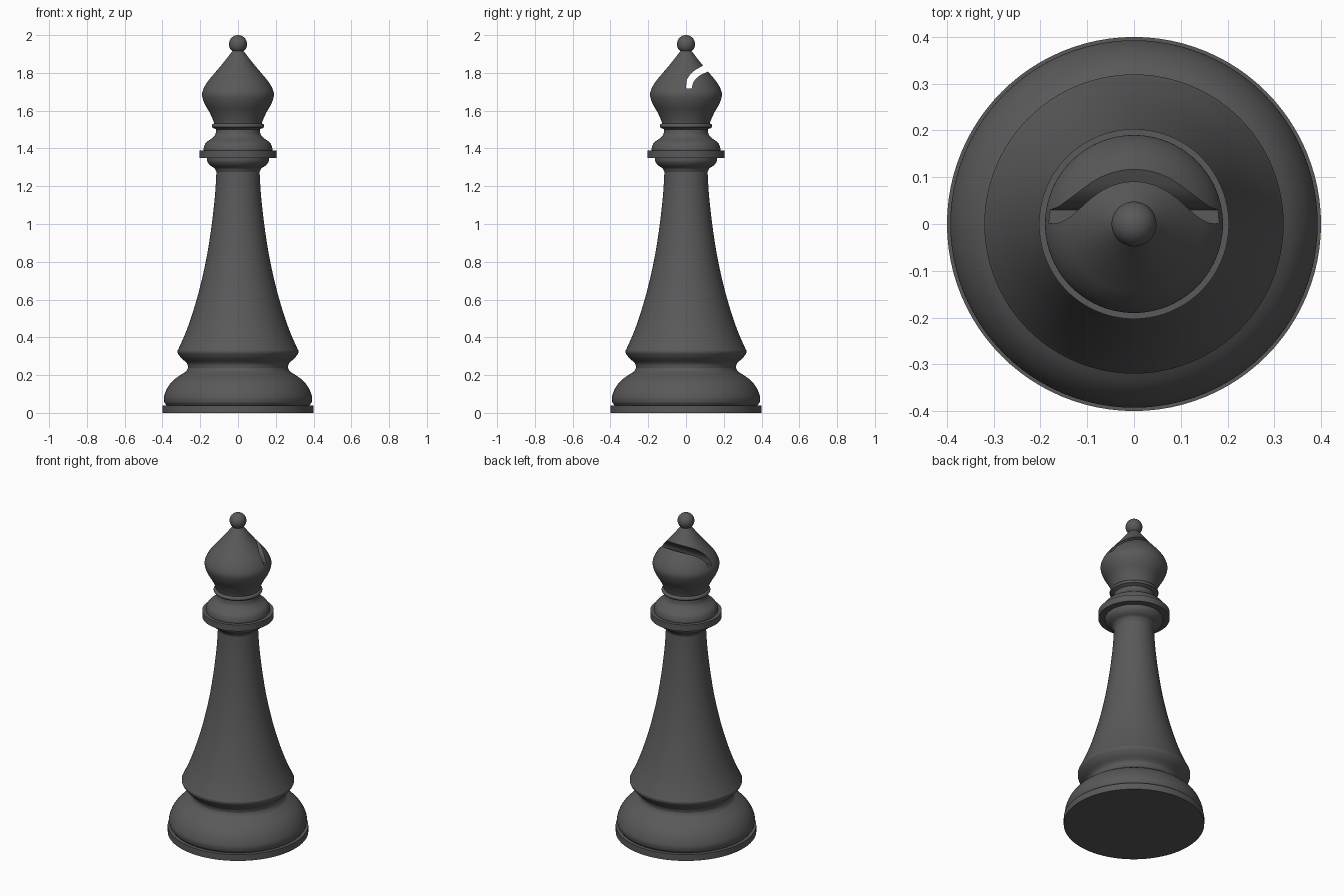
import bpy, bmesh, math
from mathutils import Vector

if "Cube" in bpy.data.objects:
    bpy.data.objects.remove(bpy.data.objects["Cube"])

SIDES = 96

charcoal = bpy.data.materials.new("charcoal")
charcoal.use_nodes = True
COLOUR = (0.1, 0.1, 0.1, 1)
charcoal.diffuse_color = COLOUR
charcoal.node_tree.nodes["Principled BSDF"].inputs["Base Color"].default_value = COLOUR


def smooth_path(points, steps=5):
    """Catmull-Rom curve through the points."""
    pts = [Vector(p) for p in points]
    pts = [2 * pts[0] - pts[1]] + pts + [2 * pts[-1] - pts[-2]]
    path = []
    for a, b, c, d in zip(pts, pts[1:], pts[2:], pts[3:]):
        for i in range(steps):
            t = i / steps
            path.append(0.5 * (2 * b + (c - a) * t + (2 * a - 5 * b + 4 * c - d) * t * t
                               + (3 * b - a - 3 * c + d) * t ** 3))
    return path + [pts[-2]]


def finish(name, bm):
    bmesh.ops.recalc_face_normals(bm, faces=bm.faces)
    mesh = bpy.data.meshes.new(name)
    bm.to_mesh(mesh)
    bm.free()
    mesh.materials.append(charcoal)
    obj = bpy.data.objects.new(name, mesh)
    bpy.context.collection.objects.link(obj)
    return obj


def shade(obj):
    bpy.ops.object.select_all(action="DESELECT")
    obj.select_set(True)
    bpy.context.view_layer.objects.active = obj
    bpy.ops.object.shade_smooth_by_angle(angle=math.radians(35))


def turn(name, *sections):
    """Closed lathe solid; curves are smooth within a section, creased between."""
    bm = bmesh.new()
    rings = []
    for section in sections:
        for r, z in smooth_path(section):
            if rings and (Vector((r, z)) - rings[-1][0]).length < 1e-5:
                continue
            ring = [bm.verts.new((r * math.cos(a), r * math.sin(a), z))
                    for a in (math.tau * i / SIDES for i in range(SIDES))]
            rings.append((Vector((r, z)), ring))
    for (_, low), (_, high) in zip(rings, rings[1:]):
        for i in range(SIDES):
            j = (i + 1) % SIDES
            bm.faces.new((low[i], low[j], high[j], high[i]))
    bm.faces.new(rings[0][1])
    bm.faces.new(rings[-1][1])
    obj = finish(name, bm)
    shade(obj)
    return obj


# Foot: flat disc and rounded moulding
turn("foot_disc", [(0.4, 0), (0.4, 0.04)])
turn("foot_moulding",
     [(0.375, 0.035), (0.39, 0.055)],
     [(0.39, 0.055), (0.392, 0.085), (0.375, 0.13), (0.345, 0.17), (0.305, 0.2),
      (0.275, 0.22), (0.264, 0.24)])

# Flared stem
turn("stem",
     [(0.264, 0.235), (0.27, 0.262), (0.3, 0.29), (0.318, 0.315), (0.32, 0.33)],
     [(0.32, 0.33), (0.31, 0.35), (0.275, 0.43), (0.24, 0.53), (0.2, 0.67), (0.165, 0.83),
      (0.14, 0.99), (0.122, 1.15), (0.114, 1.28)])

# Collar stack
turn("collar_support",
     [(0.114, 1.275), (0.125, 1.295), (0.147, 1.31), (0.162, 1.33), (0.165, 1.355)])
turn("collar_disc", [(0.203, 1.35), (0.203, 1.39)])
turn("collar_dome",
     [(0.18, 1.385), (0.182, 1.4), (0.17, 1.43), (0.14, 1.452), (0.12, 1.475), (0.114, 1.51)])
turn("neck_ring",
     [(0.114, 1.5), (0.135, 1.51)],
     [(0.135, 1.51), (0.139, 1.519), (0.135, 1.528)],
     [(0.135, 1.528), (0.122, 1.535)])

# Head with a curved slot cut across its back
head = turn("head",
            [(0.125, 1.525), (0.132, 1.55), (0.15, 1.59), (0.176, 1.635), (0.19, 1.68),
             (0.183, 1.715), (0.16, 1.755), (0.125, 1.797), (0.075, 1.857), (0.03, 1.915)])

inner = smooth_path([(0, 1.718), (0.006, 1.765), (0.036, 1.805), (0.085, 1.835), (0.16, 1.868)], 8)
outer = smooth_path([(0.03, 1.718), (0.04, 1.752), (0.07, 1.784), (0.115, 1.806), (0.18, 1.832)], 8)
bm = bmesh.new()
for (a, b), (c, d) in [(inner, outer)] and [((-0.3, 0.3), (inner, outer))]:
    outline = c + d[::-1]
    side_face = bm.faces.new([bm.verts.new((a, y, z)) for y, z in outline])
    moved = bmesh.ops.extrude_face_region(bm, geom=[side_face])["geom"]
    bmesh.ops.translate(bm, vec=(b - a, 0, 0),
                        verts=[v for v in moved if isinstance(v, bmesh.types.BMVert)])
cutter = finish("slot_cutter", bm)
cutter.hide_render = True

cut = head.modifiers.new("slot", "BOOLEAN")
cut.operation = "DIFFERENCE"
cut.solver = "EXACT"
cut.object = cutter
bpy.context.view_layer.objects.active = head
bpy.ops.object.modifier_apply(modifier=cut.name)
bpy.data.objects.remove(cutter)
shade(head)

# Finial ball
bm = bmesh.new()
bmesh.ops.create_uvsphere(bm, u_segments=48, v_segments=24, radius=0.048)
bmesh.ops.translate(bm, vec=(0, 0, 1.952), verts=bm.verts)
shade(finish("finial_ball", bm))
